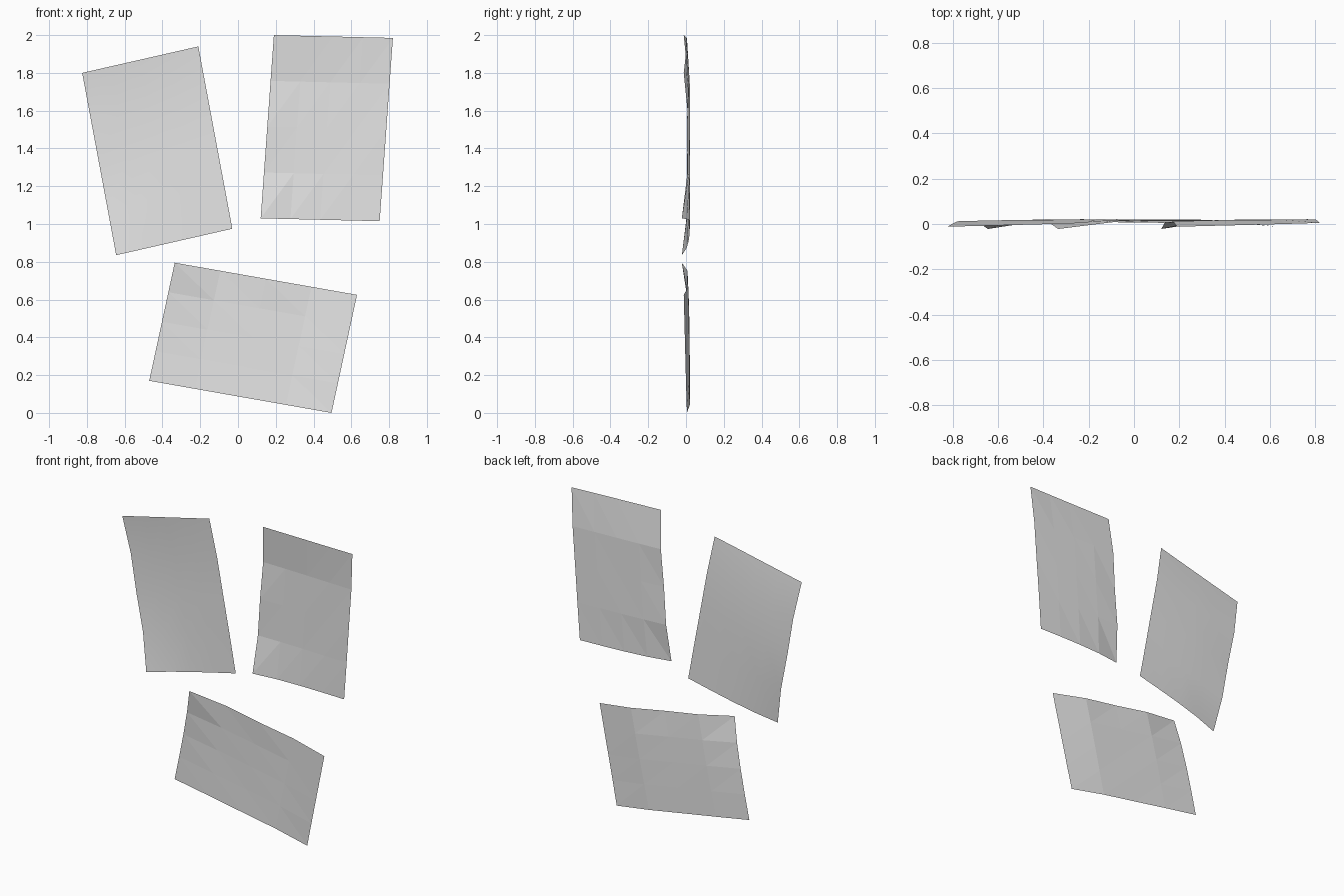
import bpy
from mathutils import Vector

cube = bpy.data.objects.get("Cube")
if cube:
    bpy.data.objects.remove(cube, do_unlink=True)

# Pale paper colour
paper = bpy.data.materials.new("pale_paper")
paper.use_nodes = True
colour = (0.8, 0.8, 0.8, 1)
paper.diffuse_color = colour
paper.node_tree.nodes["Principled BSDF"].inputs["Base Color"].default_value = colour

# Curl of the sheet: depth in thousandths, rows from top to bottom, columns left to right
CURL = [
    [-12, -8, -4, 0, 5],
    [12, 16, 18, 19, 20],
    [5, 15, 18, 20, 20],
    [8, 15, 19, 20, 21],
    [-22, 2, 13, 18, 20],
]
STEPS = len(CURL) - 1


def add_sheet(name, top_left, top_right, bottom_left, smooth=False):
    """Curled sheet spanned by three corners given as (x, z)."""
    origin, right, down = Vector(top_left), Vector(top_right), Vector(bottom_left)
    across, along = (right - origin) / STEPS, (down - origin) / STEPS
    verts, faces = [], []
    for row, depths in enumerate(CURL):
        for col, depth in enumerate(depths):
            p = origin + across * col + along * row
            verts.append((p.x, depth / 1000, p.y))
    for row in range(STEPS):
        for col in range(STEPS):
            a = row * (STEPS + 1) + col
            c = a + STEPS + 1
            faces += [(a, c, a + 1), (c, c + 1, a + 1)]
    mesh = bpy.data.meshes.new(name)
    mesh.from_pydata(verts, [], faces)
    mesh.materials.append(paper)
    for face in mesh.polygons:
        face.use_smooth = smooth
    sheet = bpy.data.objects.new(name, mesh)
    bpy.context.collection.objects.link(sheet)
    return sheet


# Two upright sheets and one turned on its side
add_sheet("upper_right_sheet", (-0.825, 1.8), (-0.21, 1.94), (-0.645, 0.835), smooth=True)
add_sheet("upper_left_sheet", (0.19, 2.0), (0.82, 1.985), (0.12, 1.03))
add_sheet("lower_sheet", (0.63, 0.625), (0.495, 0.0), (-0.335, 0.795))
